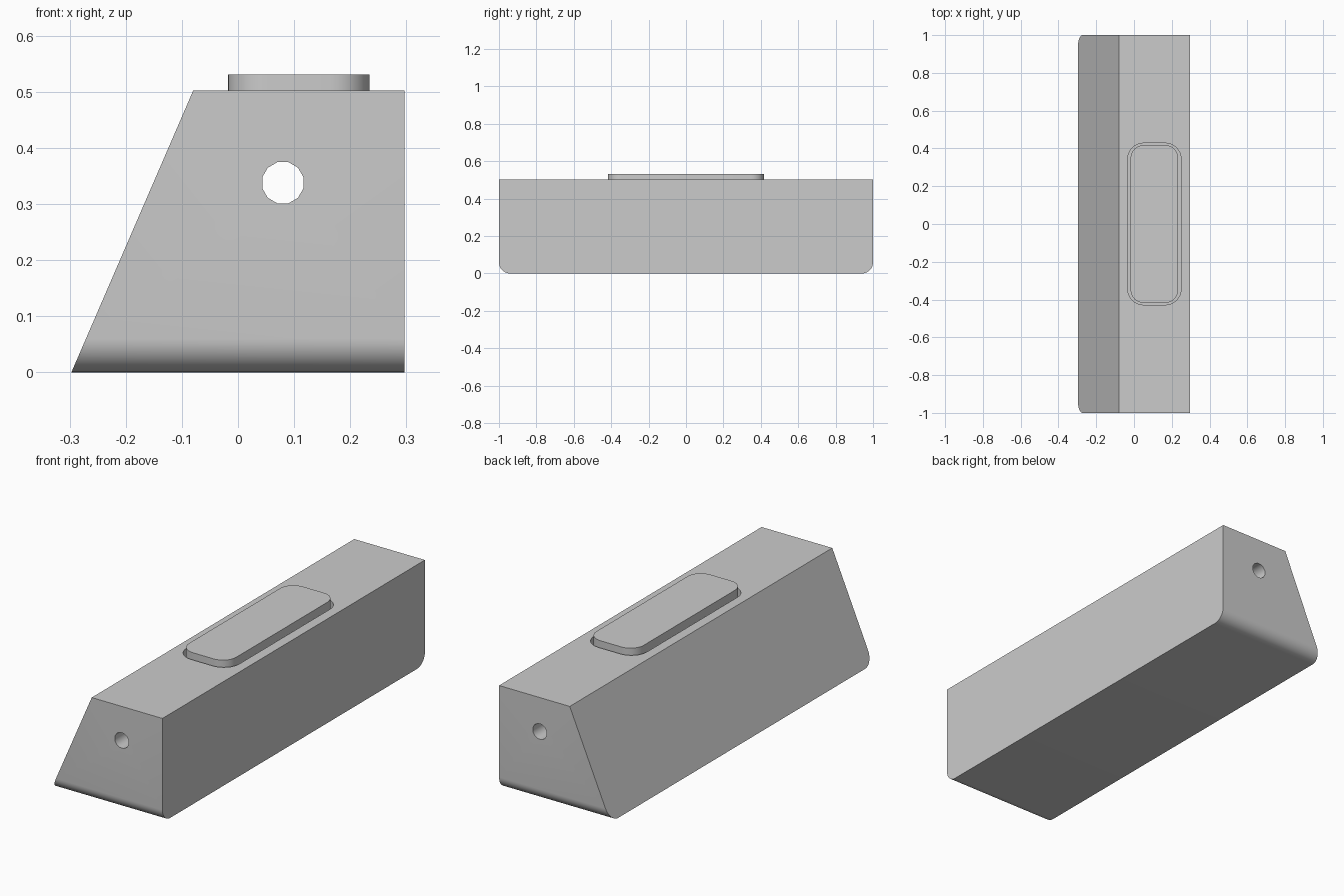
import bpy, bmesh
from math import pi, cos, sin, radians

cube = bpy.data.objects.get("Cube")
if cube:
    bpy.data.objects.remove(cube, do_unlink=True)

grey = bpy.data.materials.new("plain grey")
grey.use_nodes = True
COLOUR = (0.6, 0.6, 0.6, 1)
grey.diffuse_color = COLOUR
grey.node_tree.nodes["Principled BSDF"].inputs["Base Color"].default_value = COLOUR


def prism(name, outline, offset, round_edges=None):
    """Extrude a closed outline by an offset, optionally rounding some edges."""
    bm = bmesh.new()
    face = bm.faces.new([bm.verts.new(p) for p in outline])
    grown = bmesh.ops.extrude_face_region(bm, geom=[face])["geom"]
    bmesh.ops.translate(bm, vec=offset, verts=[v for v in grown if isinstance(v, bmesh.types.BMVert)])
    bmesh.ops.recalc_face_normals(bm, faces=bm.faces)
    if round_edges:
        radius, rule = round_edges
        edges = [e for e in bm.edges if rule(*(v.co for v in e.verts))]
        bmesh.ops.bevel(bm, geom=edges, offset=radius, segments=10, profile=0.5, affect='EDGES')
    mesh = bpy.data.meshes.new(name)
    bm.to_mesh(mesh)
    bm.free()
    mesh.materials.append(grey)
    obj = bpy.data.objects.new(name, mesh)
    bpy.context.collection.objects.link(obj)
    return obj


def rounded_slab(name, half_x, half_y, radius, bottom, top):
    """Upright slab with rounded corners, centred on the top face."""
    outline = []
    for corner, (sx, sy) in enumerate(((1, 1), (-1, 1), (-1, -1), (1, -1))):
        for step in range(9):
            a = (corner + step / 8) * pi / 2
            outline.append((0.108 + sx * (half_x - radius) + radius * cos(a),
                            sy * (half_y - radius) + radius * sin(a), bottom))
    return prism(name, outline, (0, 0, top - bottom))


def select_only(obj):
    bpy.ops.object.select_all(action='DESELECT')
    obj.select_set(True)
    bpy.context.view_layer.objects.active = obj


def cut(target, cutter):
    cutter.hide_render = True
    mod = target.modifiers.new("cut", 'BOOLEAN')
    mod.operation = 'DIFFERENCE'
    mod.solver = 'EXACT'
    mod.object = cutter
    select_only(target)
    bpy.ops.object.modifier_apply(modifier=mod.name)
    bpy.data.objects.remove(cutter, do_unlink=True)


# Long body with one sloping side and rounded lower ends
section = [(-0.297, -1, 0), (0.297, -1, 0), (0.297, -1, 0.502), (-0.08, -1, 0.502)]
body = prism("body", section, (0, 2, 0),
             (0.06, lambda a, b: a.z == b.z == 0 and a.y == b.y))

# Bore through the full length
ring = [(0.08 + 0.038 * cos(i * pi / 6 + pi / 12), -1.1,
         0.338 + 0.038 * sin(i * pi / 6 + pi / 12)) for i in range(12)]
cut(body, prism("bore_cutter", ring, (0, 2.2, 0)))

# Shallow pocket with a raised push pad standing in it
cut(body, rounded_slab("pocket_cutter", 0.141, 0.428, 0.083, 0.462, 0.6))
pad = rounded_slab("push_pad", 0.126, 0.418, 0.07, 0.462, 0.531)

for obj in (body, pad):
    select_only(obj)
    bpy.ops.object.shade_smooth_by_angle(angle=radians(35))
